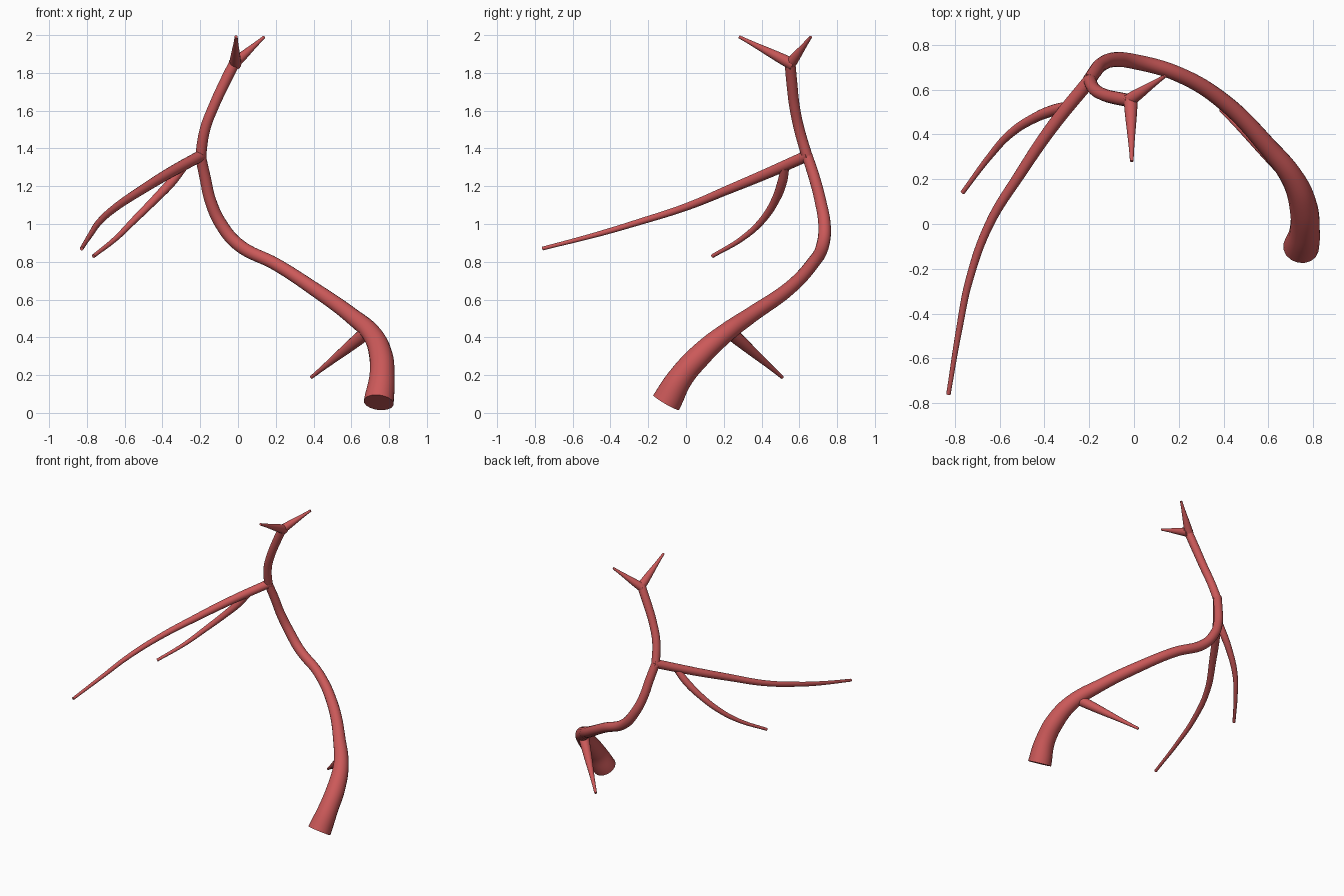
import bpy
import math

red = bpy.data.materials.new("vessel red")
red.diffuse_color = (0.6, 0.1, 0.1, 1)


def tube(name, points):
    """Smooth capped tube through (x, y, z, radius) points."""
    curve = bpy.data.curves.new(name, 'CURVE')
    curve.dimensions = '3D'
    curve.bevel_depth = 1.0
    curve.bevel_resolution = 6
    curve.resolution_u = 8
    curve.use_fill_caps = True
    spline = curve.splines.new('BEZIER')
    spline.radius_interpolation = 'CARDINAL'
    spline.bezier_points.add(len(points) - 1)
    for p, (x, y, z, r) in zip(spline.bezier_points, points):
        p.co = (x, y, z)
        p.radius = r
        p.handle_left_type = p.handle_right_type = 'AUTO'
    curve.materials.append(red)
    obj = bpy.data.objects.new(name, curve)
    bpy.context.collection.objects.link(obj)
    bpy.ops.object.select_all(action='DESELECT')
    obj.select_set(True)
    bpy.context.view_layer.objects.active = obj
    bpy.ops.object.convert(target='MESH')
    bpy.ops.object.shade_smooth_by_angle(angle=math.radians(40))


# Thick trunk rising from the open base to the main fork
tube("trunk", [
    (0.745, -0.105, 0.055, 0.08), (0.762, -0.03, 0.185, 0.068),
    (0.755, 0.08, 0.31, 0.062), (0.71, 0.20, 0.415, 0.052),
    (0.60, 0.34, 0.515, 0.043), (0.40, 0.545, 0.658, 0.037),
    (0.20, 0.667, 0.787, 0.034), (0.0, 0.725, 0.892, 0.034),
    (-0.09, 0.733, 1.0, 0.033), (-0.145, 0.712, 1.12, 0.031),
    (-0.175, 0.678, 1.25, 0.03), (-0.20, 0.64, 1.365, 0.029)])

# Upper stem and its two pointed tips
tube("upper_stem", [
    (-0.20, 0.645, 1.345, 0.029), (-0.175, 0.60, 1.50, 0.028),
    (-0.13, 0.575, 1.62, 0.028), (-0.07, 0.56, 1.75, 0.029),
    (-0.015, 0.55, 1.86, 0.029)])
tube("front_tip", [(-0.015, 0.565, 1.845, 0.032), (-0.01, 0.28, 1.992, 0.008)])
tube("back_tip", [(-0.025, 0.55, 1.845, 0.03), (0.138, 0.66, 1.99, 0.008)])

# Long side branch
tube("long_branch", [
    (-0.19, 0.65, 1.365, 0.03), (-0.36, 0.44, 1.272, 0.028),
    (-0.51, 0.22, 1.18, 0.024), (-0.645, 0.0, 1.09, 0.02),
    (-0.735, -0.25, 1.01, 0.017), (-0.78, -0.47, 0.945, 0.014),
    (-0.828, -0.76, 0.87, 0.01)])

# Short branch splitting from the long one
tube("short_branch", [
    (-0.29, 0.525, 1.30, 0.022), (-0.35, 0.51, 1.225, 0.025),
    (-0.44, 0.475, 1.13, 0.022), (-0.555, 0.40, 1.015, 0.018),
    (-0.645, 0.30, 0.925, 0.014), (-0.765, 0.14, 0.83, 0.01)])

# Straight spur low on the trunk
tube("spur", [(0.68, 0.235, 0.425, 0.036), (0.388, 0.51, 0.188, 0.009)])
